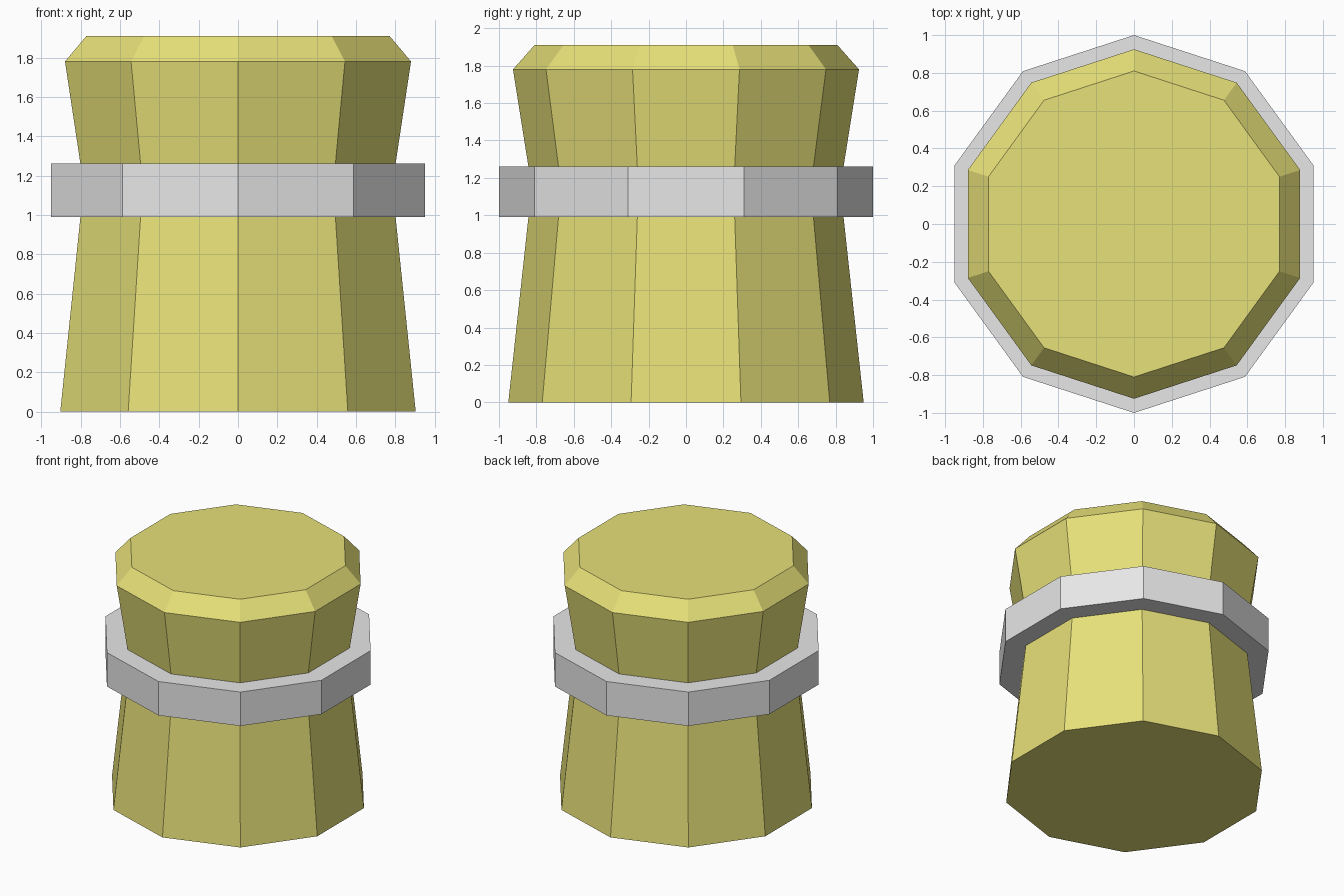
import bpy
import bmesh
from math import sin, cos, pi

SIDES = 10

cube = bpy.data.objects.get("Cube")
if cube:
    bpy.data.objects.remove(cube, do_unlink=True)


def make_material(name, rgb):
    mat = bpy.data.materials.new(name)
    mat.use_nodes = True
    color = (*rgb, 1.0)
    mat.diffuse_color = color
    mat.node_tree.nodes["Principled BSDF"].inputs["Base Color"].default_value = color
    return mat


def lathe(name, profile, mat, closed=False):
    """Turn a (radius, height) profile into a flat-sided solid with corners at front and back."""
    bm = bmesh.new()
    rings = []
    for radius, z in profile:
        angles = [2 * pi * i / SIDES for i in range(SIDES)]
        rings.append([bm.verts.new((radius * sin(a), -radius * cos(a), z)) for a in angles])
    pairs = list(zip(rings, rings[1:]))
    if closed:
        pairs.append((rings[-1], rings[0]))
    else:
        bm.faces.new(rings[0])
        bm.faces.new(rings[-1])
    for low, high in pairs:
        for i in range(SIDES):
            j = (i + 1) % SIDES
            bm.faces.new((low[i], low[j], high[j], high[i]))
    bmesh.ops.recalc_face_normals(bm, faces=bm.faces)
    mesh = bpy.data.meshes.new(name)
    bm.to_mesh(mesh)
    bm.free()
    mesh.materials.append(mat)
    obj = bpy.data.objects.new(name, mesh)
    bpy.context.collection.objects.link(obj)
    return obj


yellow = make_material("straw yellow", (0.8, 0.75, 0.19))
grey = make_material("light grey", (0.8, 0.8, 0.8))

# Waisted body with a chamfered top
lathe("body", [(0.95, 0), (0.825, 1.15), (0.925, 1.78), (0.81, 1.91)], yellow)

# Flat band around the waist
lathe("band", [(0.8, 0.99), (1.0, 0.99), (1.0, 1.26), (0.8, 1.26)], grey, closed=True)
